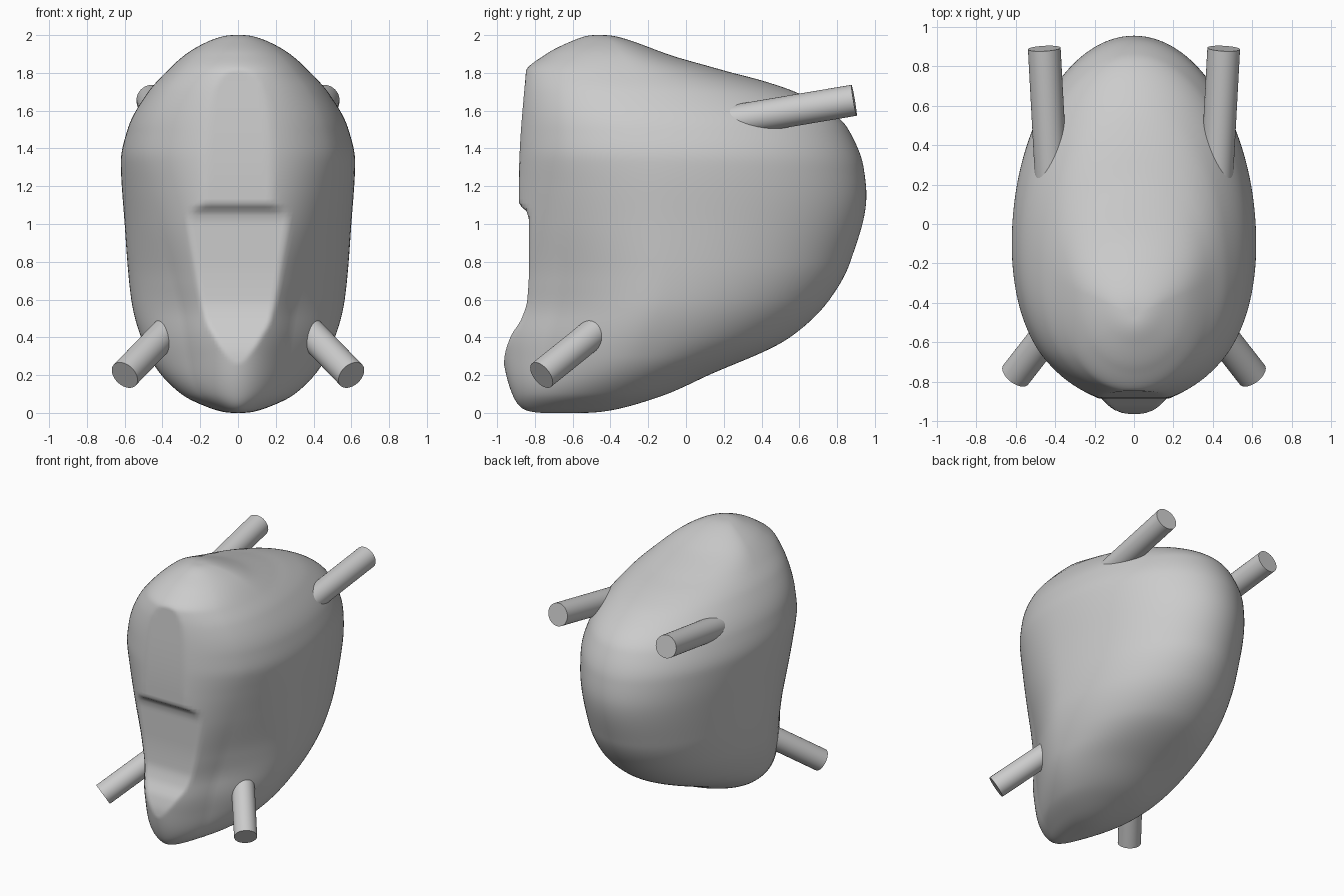
import bpy, bmesh, math
from mathutils import Vector

cube = bpy.data.objects.get("Cube")
if cube:
    bpy.data.objects.remove(cube)

grey = bpy.data.materials.new("plain_grey")
grey.use_nodes = True
COLOUR = (0.6, 0.6, 0.6, 1)
grey.diffuse_color = COLOUR
grey.node_tree.nodes["Principled BSDF"].inputs["Base Color"].default_value = COLOUR

# Profiles: (height, value) pairs
WIDTH = [(0, .02), (.03, .16), (.1, .3), (.3, .47), (.6, .565), (1, .6), (1.33, .62),
         (1.5, .585), (1.7, .475), (1.8, .385), (1.9, .275), (1.97, .15), (2, .02)]
FRONT = [(0, -.75), (.02, -.86), (.1, -.92), (.3, -.97), (.4, -.98), (.6, -.95), (1, -.93),
         (1.2, -.92), (1.5, -.9), (1.8, -.855), (1.9, -.74), (1.97, -.6), (2, -.48)]
PANEL = [(0, -1), (.3, -.96), (.4, -.93), (.5, -.87), (.6, -.84), (.8, -.83), (1, -.83),
         (1.07, -.845), (1.105, -.885), (1.2, -.885), (1.8, -.848), (2, -.82)]
BACK = [(0, -.55), (.05, -.25), (.1, -.1), (.2, .12), (.4, .55), (.6, .76), (.8, .87),
        (1.15, .955), (1.3, .94), (1.5, .86), (1.57, .8), (1.69, .6), (1.76, .4),
        (1.81, .21), (1.9, -.1), (1.97, -.29), (2, -.44)]
MIDDLE = [(0, -.65), (.1, -.4), (.3, -.25), (.8, -.1), (1.3, -.1), (1.7, -.25), (2, -.46)]
PINCH = [(0, 0), (.1, .4), (.3, .9), (.5, 1), (.7, .75), (1, .25), (1.2, 0), (1.4, -.2),
         (1.8, -.25), (2, 0)]
PROFILES = (WIDTH, FRONT, PANEL, BACK, MIDDLE, PINCH)


def angle(z):
    return math.acos(max(-1, min(1, 1 - z)))


def sample(profile, z):
    """Smooth, overshoot-free interpolation, rounded at both poles."""
    xs = [angle(p[0]) for p in profile]
    ys = [p[1] for p in profile]
    x = angle(z)
    step = [(ys[i + 1] - ys[i]) / (xs[i + 1] - xs[i]) for i in range(len(xs) - 1)]
    slope = [step[0]]
    for a, b in zip(step, step[1:]):
        slope.append(2 * a * b / (a + b) if a * b > 0 else 0)
    slope.append(step[-1])
    i = max(k for k in range(len(step)) if xs[k] <= x + 1e-9)
    h = xs[i + 1] - xs[i]
    t = (x - xs[i]) / h
    return ((1 + 2 * t) * (1 - t) ** 2 * ys[i] + t * (1 - t) ** 2 * h * slope[i]
            + t * t * (3 - 2 * t) * ys[i + 1] + t * t * (t - 1) * h * slope[i + 1])


def finish(bm, name, sharp):
    bmesh.ops.recalc_face_normals(bm, faces=bm.faces)
    mesh = bpy.data.meshes.new(name)
    bm.to_mesh(mesh)
    bm.free()
    mesh.materials.append(grey)
    ob = bpy.data.objects.new(name, mesh)
    bpy.context.collection.objects.link(ob)
    bpy.ops.object.select_all(action='DESELECT')
    ob.select_set(True)
    bpy.context.view_layer.objects.active = ob
    bpy.ops.object.shade_smooth_by_angle(angle=math.radians(sharp))
    return ob


# Body: stacked egg-shaped rings, pinched toward the chin and cut by the front panel
def make_body():
    bm = bmesh.new()
    rows, sides = 140, 128
    rings = []
    for r in range(rows + 1):
        z = 1 - math.cos(math.pi * r / rows)
        w, f, p, b, m, k = (sample(c, z) for c in PROFILES)
        ring = []
        for s in range(sides):
            a = math.tau * s / sides
            across, depth = math.cos(a), math.sin(a)
            if depth < 0:
                wedge = math.asin(across) * 2 / math.pi
                across += (wedge - across) * k * min(1, -1.5 * depth)
            y = m + depth * ((b - m) if depth > 0 else (m - f))
            ring.append(bm.verts.new((w * across, max(y, p), z)))
        rings.append(ring)
    for low, high in zip(rings, rings[1:]):
        for s in range(sides):
            n = (s + 1) % sides
            bm.faces.new((low[s], low[n], high[n], high[s]))
    bm.faces.new(rings[0])
    bm.faces.new(rings[-1])
    return finish(bm, "body", 60)


# Tubes: capped cylinders running from inside the body to an outer end
def make_tube(name, inner, outer, radius):
    inner, outer = Vector(inner), Vector(outer)
    axis = outer - inner
    bm = bmesh.new()
    bmesh.ops.create_cone(bm, cap_ends=True, segments=48, radius1=radius,
                          radius2=radius, depth=axis.length)
    ob = finish(bm, name, 40)
    ob.location = (inner + outer) / 2
    ob.rotation_euler = axis.to_track_quat('Z', 'Y').to_euler()


make_body()
for side, s in (("left", 1), ("right", -1)):
    make_tube("front_tube_" + side, (s * .3, -.38, .51), (s * .6, -.765, .2), .08)
    make_tube("back_tube_" + side, (s * .415, .15, 1.53), (s * .455, .89, 1.655), .083)
